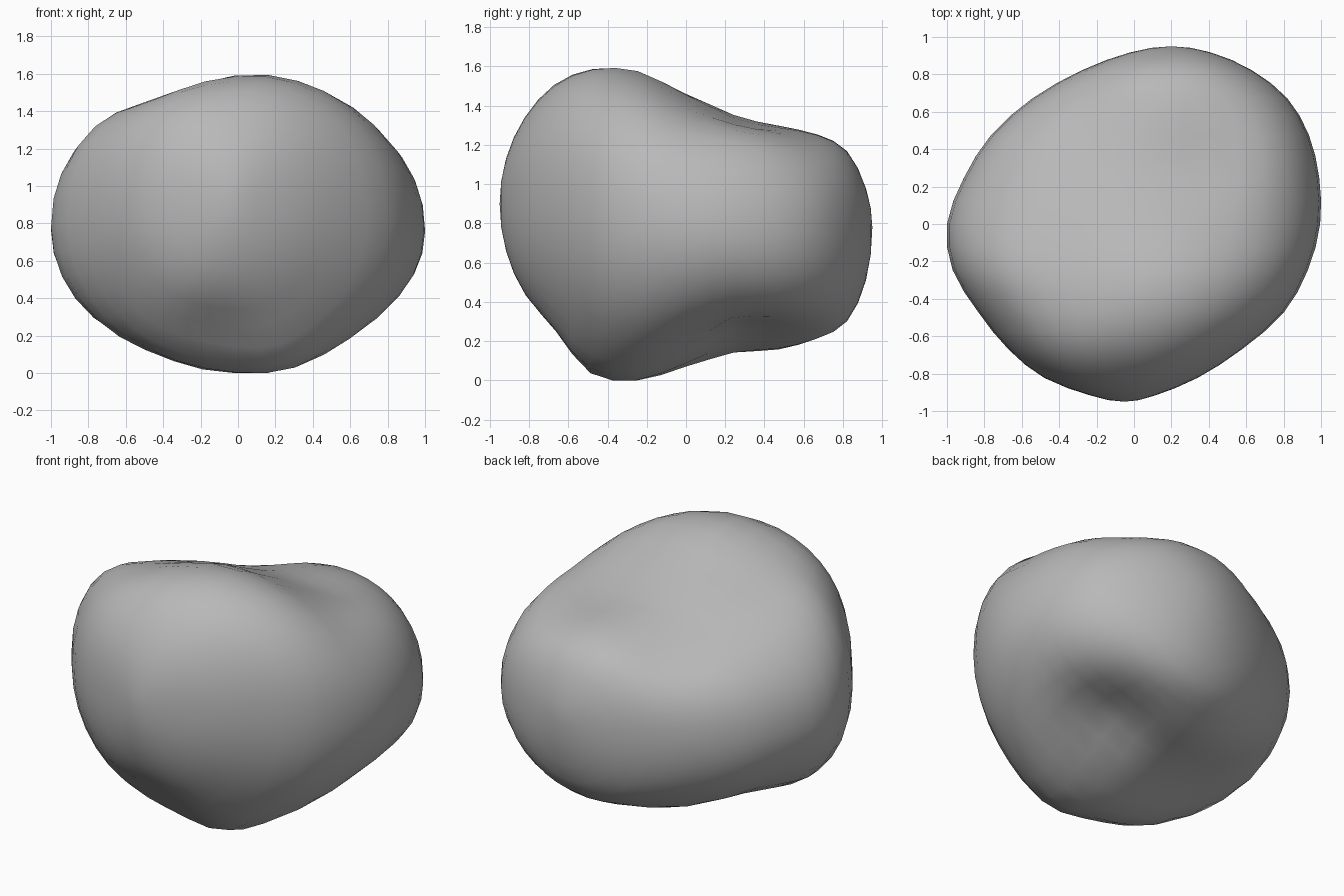
import bpy, bmesh, math
from mathutils import Vector

if "Cube" in bpy.data.objects:
    bpy.data.objects.remove(bpy.data.objects["Cube"])

# Outline of the boulder at 13 stations from front (-y) to back (+y)
LEFT = [-.05, -.23, -.48, -.67, -.83, -.97, -1.0, -.91, -.765, -.545, -.28, -.02, .2]
RIGHT = [-.05, .11, .34, .575, .80, .93, .995, .99, .935, .82, .63, .41, .2]
LOW = [.9, .66, .43, .23, .05, 0, .065, .127, .145, .205, .30, .51, .78]
HIGH = [.9, 1.13, 1.34, 1.51, 1.597, 1.59, 1.47, 1.375, 1.335, 1.275, 1.175, .98, .78]

# Hollows and bulges: centre, push direction, depth, radius
DENTS = [
    ((.44, .33, .17), (-.4, -.3, .8), .12, .29),      # hollow under the back right
    ((.32, .38, 1.25), (-.1, -.1, -1), .045, .28),    # saddle on top
    ((-.37, -.25, 1.53), (.2, .1, -1), .075, .30),    # flattened top left
    ((-.27, .53, 1.25), (.3, -.3, -1), .075, .32),    # flattened back left
    ((.75, .30, 1.22), (.4, .1, .9), .05, .28),       # right shoulder
    ((.24, -.46, .06), (.2, -.4, -.8), .04, .24),     # keel
    ((-.12, -.63, .22), (0, .6, .8), .04, .22),       # flattened front foot
    ((-.42, -.03, .14), (.4, -.1, .9), .045, .26),    # flattened left foot
]
RINGS, SIDES = 24, 36


def sample(table, t):
    """Smooth (Catmull-Rom) lookup, t in 0..1"""
    f = t * (len(table) - 1)
    i = min(int(f), len(table) - 2)
    u = f - i
    b, c = table[i], table[i + 1]
    a = table[i - 1] if i > 0 else 2 * b - c
    d = table[i + 2] if i + 2 < len(table) else 2 * c - b
    return b + .5 * u * (c - a + u * (2 * a - 5 * b + 4 * c - d + u * (3 * (b - c) + d - a)))


def power(v, n):
    return math.copysign(abs(v) ** (2 / n), v)


def shape(p):
    """Press the hollows and bulges into the surface"""
    q = p.copy()
    for centre, push, depth, radius in DENTS:
        dist = (p - Vector(centre)).length / radius
        q += Vector(push).normalized() * depth * math.exp(-dist * dist)
    q.z = max(q.z, 0)
    return q


# Boulder body: rounded sections lofted from front to back
bm = bmesh.new()
rings = []
for r in range(1, RINGS):
    t = r / RINGS
    y = -.95 * math.cos(math.pi * t)
    x0, x1, z0, z1 = (sample(k, t) for k in (LEFT, RIGHT, LOW, HIGH))
    ring = []
    for s in range(SIDES):
        a = 2 * math.pi * s / SIDES
        n = 2.2 if math.sin(a) > 0 else 2.04
        x = (x0 + x1) / 2 + (x1 - x0) / 2 * power(math.cos(a), n)
        z = (z0 + z1) / 2 + (z1 - z0) / 2 * power(math.sin(a), n)
        ring.append(bm.verts.new(shape(Vector((x, y, z)))))
    rings.append(ring)
front = bm.verts.new((LEFT[0], -.95, LOW[0]))
back = bm.verts.new((LEFT[-1], .95, LOW[-1]))
for s in range(SIDES):
    e = (s + 1) % SIDES
    bm.faces.new((front, rings[0][s], rings[0][e]))
    bm.faces.new((back, rings[-1][e], rings[-1][s]))
    for a, b in zip(rings, rings[1:]):
        bm.faces.new((a[s], b[s], b[e], a[e]))
bmesh.ops.recalc_face_normals(bm, faces=bm.faces)
for f in bm.faces:
    f.smooth = True
mesh = bpy.data.meshes.new("boulder")
bm.to_mesh(mesh)
bm.free()

# Plain grey stone
stone = bpy.data.materials.new("grey_stone")
stone.diffuse_color = (.48, .48, .48, 1)
stone.use_nodes = True
stone.node_tree.nodes["Principled BSDF"].inputs["Base Color"].default_value = stone.diffuse_color
mesh.materials.append(stone)
boulder = bpy.data.objects.new("boulder", mesh)
bpy.context.collection.objects.link(boulder)
